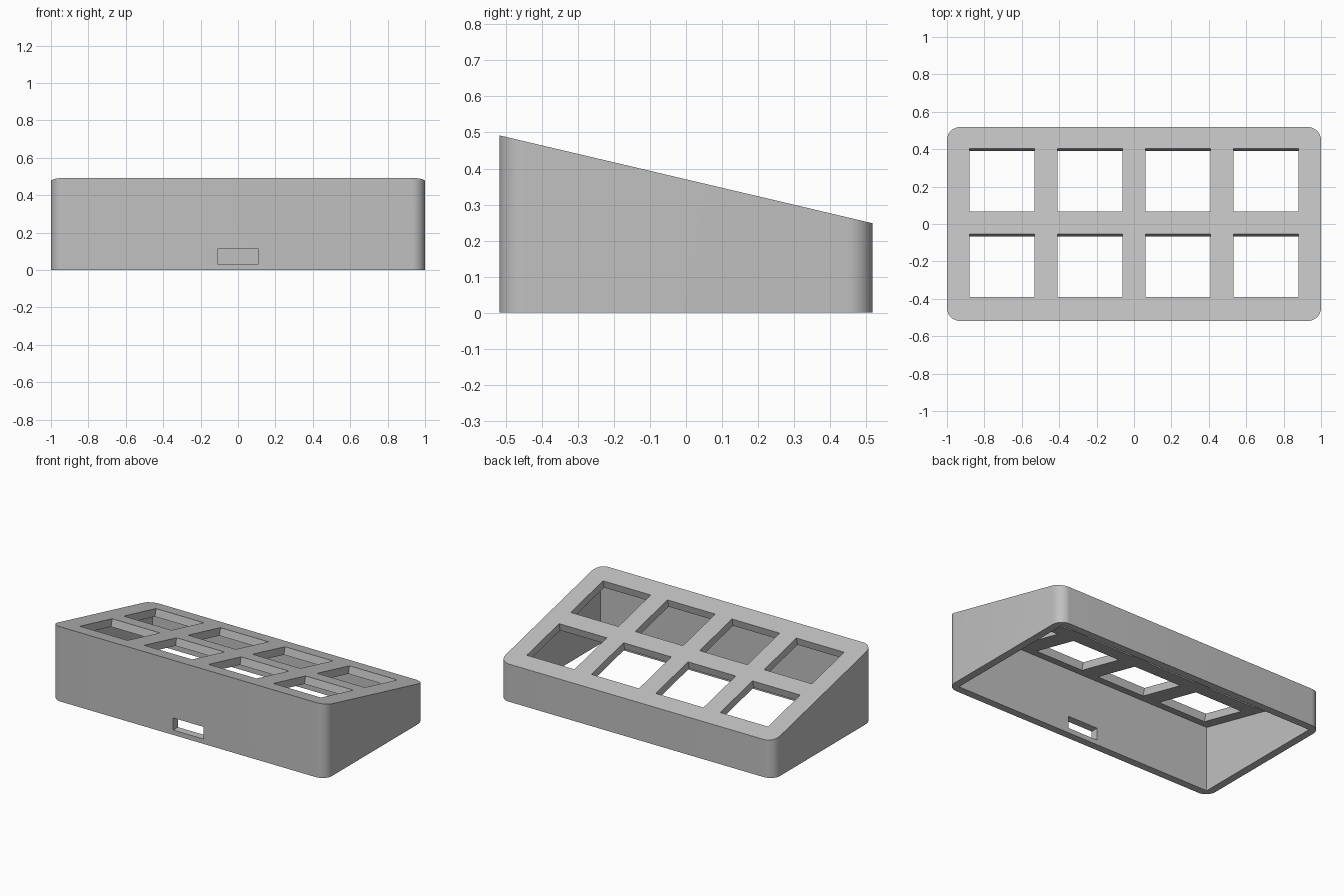
import bpy, bmesh, math
from mathutils import Matrix

if "Cube" in bpy.data.objects:
    bpy.data.objects.remove(bpy.data.objects["Cube"])

HX, HY, R, WALL = 1.0, 0.518, 0.07, 0.05
MID_Z, SLOPE = 0.37, 0.2355
ANGLE = math.atan(SLOPE)


def top_z(y):
    return MID_Z - SLOPE * y


def new_object(name, bm):
    bmesh.ops.recalc_face_normals(bm, faces=bm.faces)
    mesh = bpy.data.meshes.new(name)
    bm.to_mesh(mesh)
    bm.free()
    ob = bpy.data.objects.new(name, mesh)
    bpy.context.collection.objects.link(ob)
    return ob


def wedge(name, outline, z0, drop):
    """Prism with a flat bottom and a sloping top."""
    bm = bmesh.new()
    low = [bm.verts.new((x, y, z0)) for x, y in outline]
    high = [bm.verts.new((x, y, top_z(y) - drop)) for x, y in outline]
    bm.faces.new(low[::-1])
    bm.faces.new(high)
    n = len(outline)
    for i in range(n):
        j = (i + 1) % n
        bm.faces.new((low[i], low[j], high[j], high[i]))
    return new_object(name, bm)


def box(name, center, size, tilt=0.0):
    bm = bmesh.new()
    m = (Matrix.Translation(center) @ Matrix.Rotation(tilt, 4, 'X')
         @ Matrix.Diagonal((*size, 1)))
    bmesh.ops.create_cube(bm, size=1, matrix=m)
    return new_object(name, bm)


def cut(target, cutter):
    mod = target.modifiers.new("cut", 'BOOLEAN')
    mod.operation = 'DIFFERENCE'
    mod.solver = 'EXACT'
    mod.object = cutter
    bpy.context.view_layer.objects.active = target
    bpy.ops.object.modifier_apply(modifier=mod.name)
    bpy.data.objects.remove(cutter)


# Sloping case body with rounded vertical corners
outline = []
for k, (sx, sy) in enumerate([(1, 1), (-1, 1), (-1, -1), (1, -1)]):
    for s in range(13):
        a = math.radians(90 * k + 7.5 * s)
        outline.append((sx * (HX - R) + R * math.cos(a),
                        sy * (HY - R) + R * math.sin(a)))
case = wedge("keypad_case", outline, 0, 0)

# Hollow inside, open at the bottom
ix, iy = HX - WALL, HY - WALL
cavity = [(ix, iy), (-ix, iy), (-ix, -iy), (ix, -iy)]
cut(case, wedge("cavity_cutter", cavity, -0.2, WALL / math.cos(ANGLE)))

# Two rows of four square key openings, square to the sloping top
for y in (0.234, -0.223):
    for i in range(4):
        x = (i - 1.5) * 0.47
        cut(case, box("key_cutter", (x, y, top_z(y)), (0.348, 0.346, 0.24), -ANGLE))

# Cable slot in the front wall
cut(case, box("slot_cutter", (0, -HY, 0.072), (0.22, 0.2, 0.08)))

# Plain grey finish
grey = bpy.data.materials.new("grey_plastic")
grey.diffuse_color = (0.53, 0.53, 0.53, 1)
grey.use_nodes = True
grey.node_tree.nodes["Principled BSDF"].inputs["Base Color"].default_value = grey.diffuse_color
case.data.materials.clear()
case.data.materials.append(grey)
for p in case.data.polygons:
    p.material_index = 0

bpy.ops.object.select_all(action='DESELECT')
case.select_set(True)
bpy.context.view_layer.objects.active = case
bpy.ops.object.shade_smooth_by_angle(angle=math.radians(30))
